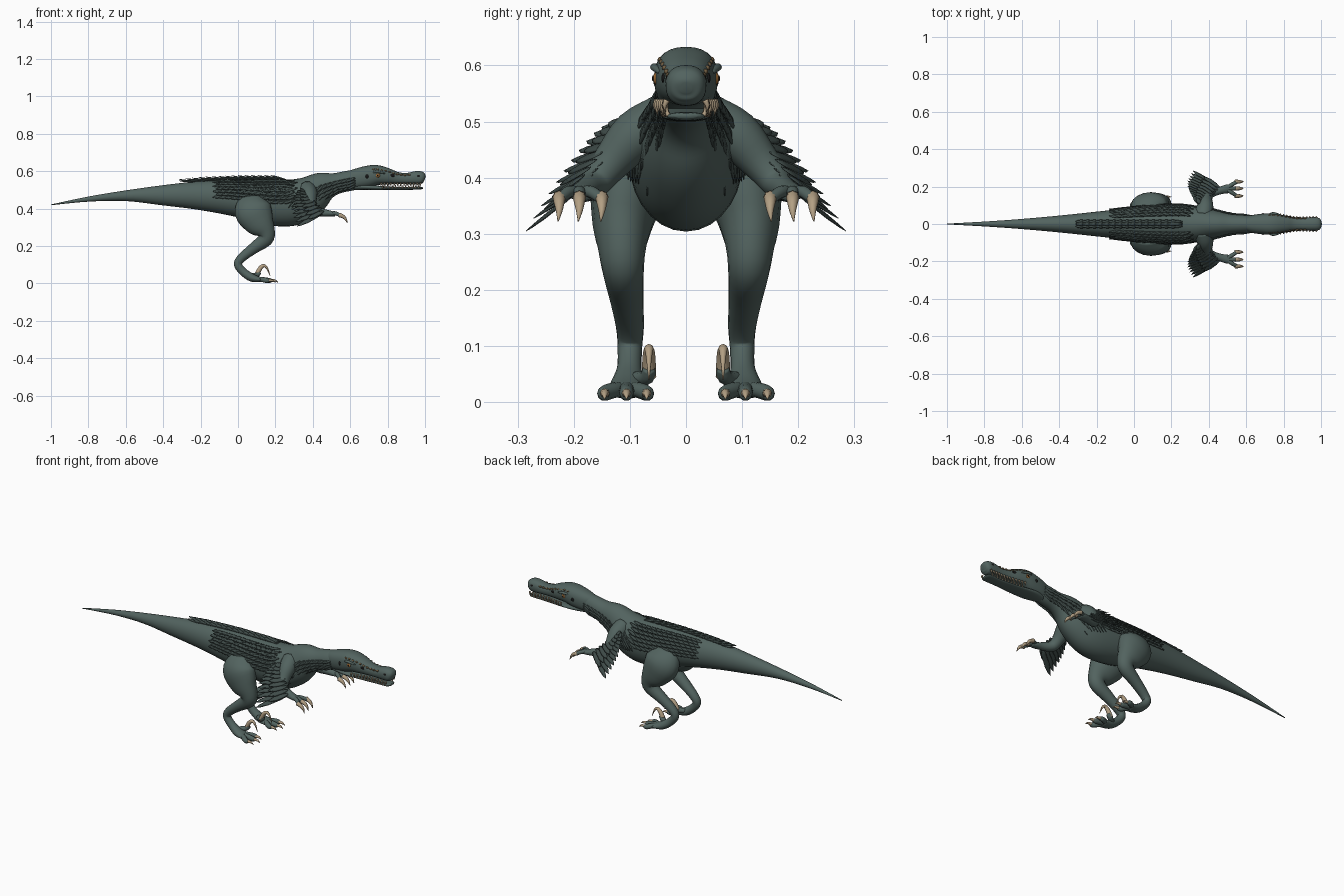
import bpy, bmesh, math
from mathutils import Vector

if "Cube" in bpy.data.objects:
    bpy.data.objects.remove(bpy.data.objects["Cube"])


def material(name, rgb, rough=0.6):
    m = bpy.data.materials.new(name)
    m.use_nodes = True
    m.diffuse_color = (*rgb, 1)
    bsdf = m.node_tree.nodes["Principled BSDF"]
    bsdf.inputs["Base Color"].default_value = (*rgb, 1)
    bsdf.inputs["Roughness"].default_value = rough
    return m


SKIN = material("slate_green_skin", (0.085, 0.125, 0.115))
FEATHER = material("dark_feather", (0.05, 0.072, 0.067))
CLAW = material("tan_claw", (0.45, 0.35, 0.23))
AMBER = material("amber_eye", (0.40, 0.17, 0.04))
BROWN = material("brown_scale", (0.16, 0.11, 0.055))
BLACK = material("black", (0.008, 0.008, 0.008))


def smooth_path(stations, sub):
    """Catmull-Rom interpolation of tuples."""
    out = []
    n = len(stations)
    for i in range(n - 1):
        p = [stations[max(0, min(n - 1, i + k))] for k in (-1, 0, 1, 2)]
        for s in range(sub):
            t = s / sub
            out.append([0.5 * (2 * b + (c - a) * t + (2 * a - 5 * b + 4 * c - d) * t * t
                               + (3 * b - a - 3 * c + d) * t ** 3)
                        for a, b, c, d in zip(*p)])
    return out + [list(stations[-1])]


def loft(bm, stations, side=(0, 1, 0), sides=12, sub=4, power=1.0):
    """Skin rings along stations (x, y, z, half width, half depth)."""
    st = smooth_path(stations, sub) if sub > 1 else stations
    pts = [Vector(s[:3]) for s in st]
    rings = []
    for i, s in enumerate(st):
        tan = (pts[min(i + 1, len(pts) - 1)] - pts[max(i - 1, 0)]).normalized()
        w = Vector(side)
        w = (w - tan * w.dot(tan)).normalized()
        d = tan.cross(w)
        ring = []
        for k in range(sides):
            a = 2 * math.pi * k / sides
            c, e = math.cos(a), math.sin(a)
            c = math.copysign(abs(c) ** power, c)
            e = math.copysign(abs(e) ** power, e)
            ring.append(bm.verts.new(pts[i] + w * c * abs(s[3]) + d * e * abs(s[4])))
        rings.append(ring)
    for r, q in zip(rings, rings[1:]):
        for k in range(sides):
            j = (k + 1) % sides
            bm.faces.new((r[k], r[j], q[j], q[k]))
    bm.faces.new(rings[0][::-1])
    bm.faces.new(rings[-1])


def finish(name, bm, mat, mirror=True):
    bmesh.ops.recalc_face_normals(bm, faces=bm.faces)
    me = bpy.data.meshes.new(name)
    bm.to_mesh(me)
    bm.free()
    me.materials.append(mat)
    me.polygons.foreach_set("use_smooth", [True] * len(me.polygons))
    ob = bpy.data.objects.new(name, me)
    bpy.context.collection.objects.link(ob)
    if mirror:
        m = ob.modifiers.new("Mirror", "MIRROR")
        m.use_axis = (False, True, False)
        m.use_mirror_merge = False
    return ob


def feather(bm, base, tip, width, side, thick=0.003):
    base, tip = Vector(base), Vector(tip)
    shape = ((0, 0.35), (0.3, 0.9), (0.65, 1), (0.88, 0.6), (1, 0.05))
    loft(bm, [(*base.lerp(tip, t), width * w, thick * max(w, 0.2)) for t, w in shape],
         side, sides=6, sub=1)


def spike(bm, pts, radius, flat=1.0):
    """Tapering claw or tooth along a few points."""
    n = len(pts) - 1
    loft(bm, [(*p, radius * (1 - 0.92 * (i / n) ** 1.5), flat * radius * (1 - 0.92 * (i / n) ** 1.5))
              for i, p in enumerate(pts)], sides=8, sub=3)


def blob(bm, centre, size):
    geo = bmesh.ops.create_uvsphere(bm, u_segments=12, v_segments=8, radius=1)
    for v in geo["verts"]:
        v.co = Vector([c + s * o for c, s, o in zip(centre, size, v.co)])


def profile_loft(name, profile, power):
    bm = bmesh.new()
    loft(bm, [(x, 0, (t + b) / 2, w, (t - b) / 2) for x, t, b, w in profile],
         sides=28, sub=5, power=power)
    return finish(name, bm, SKIN, False)


def sample(profile, x, angle, out=1.0):
    """Point on a profile's skin at x; angle is measured up from the side."""
    for p, q in zip(profile, profile[1:]):
        if p[0] <= x <= q[0]:
            f = (x - p[0]) / (q[0] - p[0])
            t, b, w = [a + (c - a) * f for a, c in zip(p[1:], q[1:])]
            a = math.radians(angle)
            return Vector((x, out * w * math.cos(a), (t + b) / 2 + out * (t - b) / 2 * math.sin(a)))


# Body, head and jaw: x, top, bottom, half width
BODY = [(-1, .422, .418, .002), (-.8, .464, .437, .013), (-.6, .497, .44, .027),
        (-.4, .525, .417, .045), (-.2, .547, .392, .066), (0, .556, .355, .088),
        (.15, .556, .315, .1), (.28, .556, .306, .1), (.37, .572, .35, .09),
        (.45, .596, .425, .068), (.52, .59, .475, .052), (.6, .604, .495, .047),
        (.68, .61, .51, .04)]
HEAD = [(.58, .595, .505, .03), (.63, .612, .505, .047), (.69, .628, .512, .055),
        (.74, .633, .525, .056), (.8, .616, .528, .047), (.85, .596, .53, .037),
        (.9, .59, .53, .034), (.95, .6, .528, .036), (.98, .598, .53, .035),
        (.995, .585, .538, .026), (1, .57, .55, .01)]
JAW = [(.62, .54, .5, .03), (.7, .528, .5, .045), (.8, .518, .5, .04), (.9, .516, .5, .032),
       (.97, .517, .502, .033), (.988, .515, .506, .02)]
profile_loft("body_and_tail", BODY, 1.0)
profile_loft("head", HEAD, 0.85)
profile_loft("lower_jaw", JAW, 0.85)

# Legs with feet and toes
bm = bmesh.new()
loft(bm, [(.07, .07, .45, .04, .07), (.08, .1, .39, .066, .1), (.115, .113, .325, .055, .083),
          (.148, .114, .275, .043, .052), (.145, .112, .235, .037, .041),
          (.08, .106, .185, .03, .03), (.018, .1, .135, .025, .024), (0, .1, .1, .022, .022),
          (.03, .101, .06, .022, .022), (.075, .105, .03, .03, .022), (.12, .106, .02, .036, .013)],
     sides=18)
TOES = ((.07, .165), (.106, .18), (.145, .165))
for y, x in TOES:
    loft(bm, [(.08, .105, .022, .016, .016), (.12, (y + .105) / 2, .022, .014, .014),
              (x - .015, y, .016, .013, .014), (x, y, .014, .009, .01)], sides=10)
loft(bm, [(.07, .09, .04, .014, .014), (.1, .07, .045, .014, .014), (.115, .066, .06, .011, .012)], sides=10)
finish("leg", bm, SKIN)

bm = bmesh.new()
for y, x in TOES:
    spike(bm, [(x - .006, y, .016), (x + .018, y, .015), (x + .035, y, .005)], .009)
spike(bm, [(.1, .066, .045), (.118, .066, .08), (.138, .066, .095), (.156, .066, .08), (.172, .066, .04)], .013)
finish("foot_claws", bm, CLAW)

# Arms, hands and fingers
bm = bmesh.new()
loft(bm, [(.37, .04, .5, .05, .05), (.38, .09, .475, .045, .045), (.385, .135, .425, .034, .034),
          (.405, .163, .39, .027, .028), (.455, .178, .378, .021, .021),
          (.5, .188, .372, .024, .015), (.52, .19, .369, .02, .01)], side=(.7, .7, 0), sides=14)
FINGERS = (.15, .19, .226)
for y in FINGERS:
    loft(bm, [(.49, .188, .372, .011, .011), (.52, (y + .19) / 2, .375, .011, .011),
              (.55, y, .362, .01, .01)], sides=10)
finish("arm", bm, SKIN)
bm = bmesh.new()
for y in FINGERS:
    spike(bm, [(.54, y, .366), (.562, y, .357), (.577, y, .341), (.585, y + .002, .322)], .012)
finish("hand_claws", bm, CLAW)

# Fan of arm feathers, in a long and a short layer
bm = bmesh.new()
for n, reach, lift in ((11, 1, 0), (9, .6, .008)):
    for i in range(n):
        t = i / (n - 1)
        base = Vector((.36, .1, .49)).lerp(Vector((.46, .185, .382)), t)
        tip = Vector((.315 - .03 * math.sin(math.pi * t), .15 + .135 * t, .49 - .185 * t ** 1.25))
        up = Vector((0, lift, lift))
        feather(bm, base + up, base.lerp(tip, reach) + up, .015, (.1, .09, -.1))
finish("wing_feathers", bm, FEATHER)

# Overlapping flank feathers
bm = bmesh.new()
for row in range(7):
    angle = 4 + row * 10
    for col in range(13):
        x = -.07 + col * .031 + (row % 2) * .015
        feather(bm, sample(BODY, x, angle, 1.0), sample(BODY, x - .065, angle - 7, 1.06) + Vector((0, .003, 0)),
                .0085, (0, -math.sin(math.radians(angle)), math.cos(math.radians(angle))), .004)
finish("flank_feathers", bm, FEATHER)

# Neck and shoulder feathers
bm = bmesh.new()
for row in range(4):
    for col in range(9):
        x = .42 + col * .026
        angle = 12 - row * 15
        feather(bm, sample(BODY, x, angle, 1.02), sample(BODY, x - .055, angle - 14, 1.12),
                .008, (0, 0, 1), .004)
for i in range(6):
    x = .29 + i * .016
    feather(bm, sample(BODY, x + .05, 25 - i * 5, 1.02), sample(BODY, x - .02, -12 - i * 4, 1.08), .007, (1, 0, 1), .004)
finish("neck_feathers", bm, FEATHER)

# Ridge of feathers down the middle of the back
bm = bmesh.new()
for i in range(15):
    x = .26 - i * .035
    top = sample(BODY, x, 90).z
    for y, h in ((0, .022), (.011, .014), (-.011, .014)):
        tip = (x - .085, y * 1.2, sample(BODY, x - .085, 90).z + h)
        feather(bm, (x, y, top - .002), tip, .011, (0, 1, 0), .005)
finish("back_ridge", bm, FEATHER, False)

# Teeth on both jaws
bm = bmesh.new()
for i in range(13):
    x = .765 + i * .0175
    up = sample(HEAD, x, 0).y
    size = .019 + .007 * (i % 3 == 1)
    spike(bm, [(x, up - .001, .538), (x, up + .003, .528), (x - .003, up + .001, .536 - size)], .0055)
    if i < 12:
        low = sample(JAW, x + .008, 0).y
        spike(bm, [(x + .008, low - .002, .51), (x + .008, low + .001, .518), (x + .006, low, .53)], .0045)
finish("teeth", bm, CLAW)

# Eyes, pupils, ear holes and nostrils
bm = bmesh.new()
blob(bm, (.747, .051, .577), (.013, .008, .012))
finish("eye", bm, AMBER)
bm = bmesh.new()
blob(bm, (.748, .057, .577), (.005, .004, .006))
blob(bm, (.747, .049, .577), (.02, .006, .016))
blob(bm, (.69, .053, .572), (.009, .005, .011))
blob(bm, (.965, .032, .573), (.011, .005, .008))
blob(bm, (.82, .04, .577), (.018, .004, .009))
finish("dark_openings", bm, BLACK)

# Brow and snout scales
bm = bmesh.new()
for i in range(10):
    x = .725 + i * .021
    blob(bm, sample(HEAD, x, 38, .98) + Vector((0, .003, 0)), (.009, .005, .005))
finish("brow_scales", bm, BROWN)
bm = bmesh.new()
loft(bm, [(.715, .048, .592, .004, .004), (.745, .056, .597, .008, .007), (.785, .046, .588, .004, .004)], sides=10)
finish("brow_ridge", bm, SKIN)
